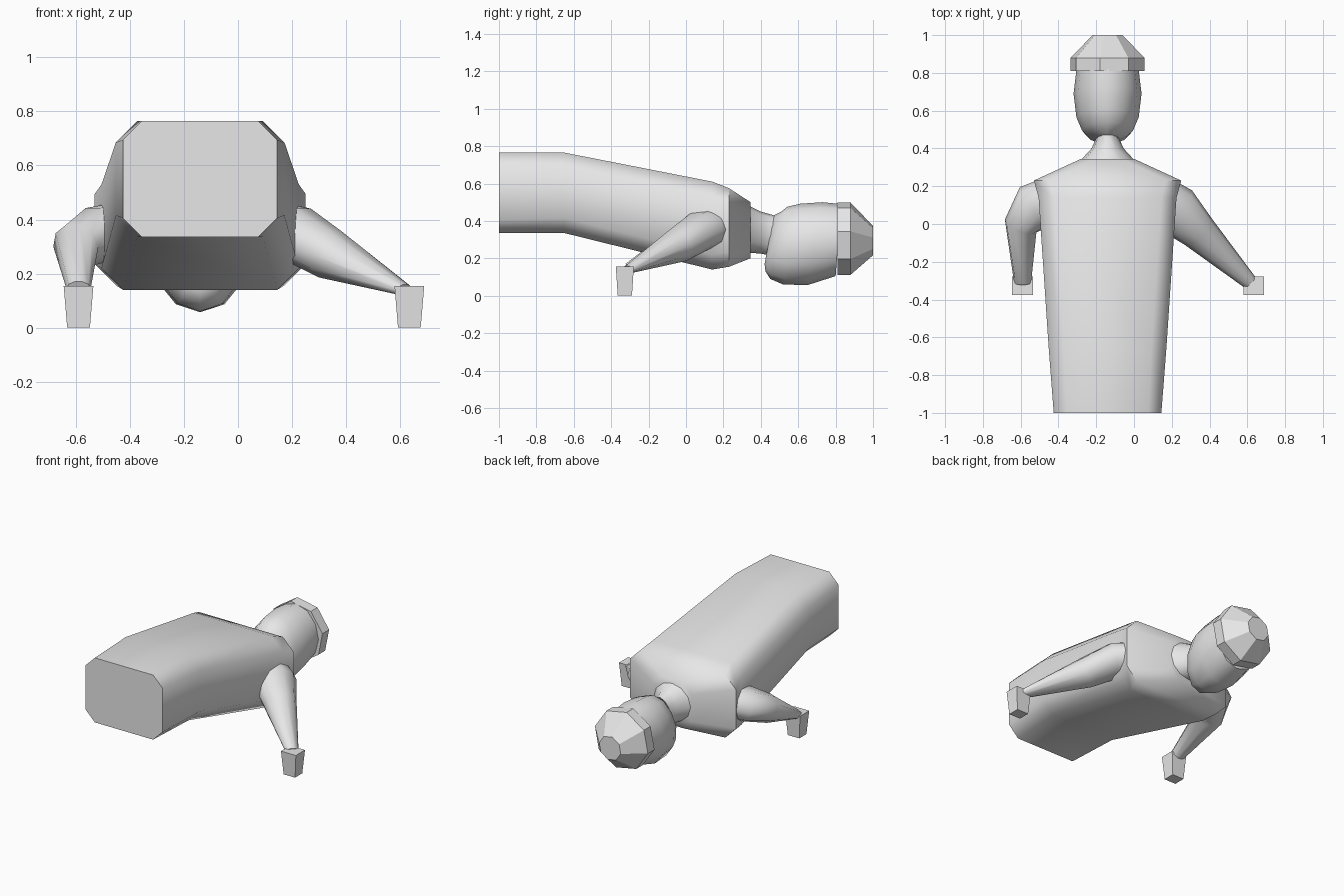
import bpy, bmesh, math
from mathutils import Vector

if "Cube" in bpy.data.objects:
    bpy.data.objects.remove(bpy.data.objects["Cube"])

CX = -0.14  # body centreline
grey = bpy.data.materials.new("plain grey")
grey.diffuse_color = (0.8, 0.8, 0.8, 1)
grey.use_nodes = True
grey.node_tree.nodes["Principled BSDF"].inputs["Base Color"].default_value = grey.diffuse_color


def loft(name, rings, smooth=50):
    """Skin a list of equal-length point rings and cap both ends."""
    bm = bmesh.new()
    vs = [[bm.verts.new(p) for p in r] for r in rings]
    n = len(vs[0])
    for a, b in zip(vs, vs[1:]):
        for i in range(n):
            j = (i + 1) % n
            bm.faces.new((a[i], a[j], b[j], b[i]))
    bm.faces.new(vs[0][::-1])
    bm.faces.new(vs[-1])
    bmesh.ops.recalc_face_normals(bm, faces=bm.faces)
    me = bpy.data.meshes.new(name)
    bm.to_mesh(me)
    bm.free()
    me.materials.append(grey)
    ob = bpy.data.objects.new(name, me)
    bpy.context.collection.objects.link(ob)
    bpy.context.view_layer.objects.active = ob
    ob.select_set(True)
    if smooth:
        bpy.ops.object.shade_smooth_by_angle(angle=math.radians(smooth))
    ob.select_set(False)
    return ob


def chamfered(y, hw, z0, z1, c):
    """Rectangle with cut corners, standing across y."""
    return [(CX + x, y, z) for x, z in (
        (-hw + c, z0), (hw - c, z0), (hw, z0 + c), (hw, z1 - c),
        (hw - c, z1), (-hw + c, z1), (-hw, z1 - c), (-hw, z0 + c))]


def oval(y_top, y_bot, hw, z0, z1, n=12, turn=0.0):
    """Oval ring across y, optionally leaning between top and bottom."""
    pts = []
    for i in range(n):
        a = 2 * math.pi * i / n + turn
        s = math.sin(a)
        pts.append((CX + hw * math.cos(a), (y_top + y_bot) / 2 + (y_top - y_bot) / 2 * s,
                    (z0 + z1) / 2 + (z1 - z0) / 2 * s))
    return pts


def limb_ring(centre, direction, r_side, r_up, n=10):
    d = Vector(direction).normalized()
    side = d.cross(Vector((0, 0, 1))).normalized()
    up = side.cross(d)
    return [Vector(centre) + side * r_side * math.cos(t) + up * r_up * math.sin(t)
            for t in (2 * math.pi * i / n for i in range(n))]


# Torso, tapering to the collar
loft("torso", [chamfered(*r) for r in (
    (-1.0, 0.285, 0.335, 0.765, 0.07), (-0.65, 0.312, 0.335, 0.765, 0.08),
    (0.14, 0.365, 0.14, 0.61, 0.08), (0.23, 0.39, 0.155, 0.575, 0.08),
    (0.345, 0.14, 0.20, 0.50, 0.06))])

# Neck and head
loft("neck", [oval(*r) for r in (
    (0.34, 0.34, 0.14, 0.23, 0.48), (0.40, 0.40, 0.085, 0.225, 0.45),
    (0.47, 0.45, 0.058, 0.215, 0.43), (0.55, 0.52, 0.058, 0.21, 0.42))])
loft("head", [oval(*r) for r in (
    (0.47, 0.42, 0.06, 0.17, 0.43), (0.51, 0.425, 0.105, 0.13, 0.45),
    (0.54, 0.45, 0.135, 0.09, 0.475), (0.61, 0.52, 0.165, 0.06, 0.492),
    (0.73, 0.65, 0.18, 0.057, 0.50), (0.83, 0.80, 0.165, 0.105, 0.49))], 60)

# Hat with a straight band and cut-off cone
loft("hat", [oval(y, y, hw, z0, z1, 8, 0.2) for y, hw, z0, z1 in (
    (0.81, 0.199, 0.108, 0.502), (0.88, 0.199, 0.108, 0.502),
    (1.0, 0.081, 0.215, 0.375))], 0)

# Arms: shoulder, elbow, wrist
arms = {
    "right_arm": (((0.13, 0.14, 0.36), (1, -0.6, -0.3), 0.12, 0.11),
                  ((0.22, 0.075, 0.345), (1, -0.85, -0.4), 0.135, 0.105),
                  ((0.34, -0.04, 0.272), (1, -1, -0.45), 0.10, 0.095),
                  ((0.615, -0.31, 0.14), (1, -1, -0.45), 0.04, 0.022)),
    "left_arm": (((-0.42, 0.14, 0.36), (-1, -0.6, -0.2), 0.12, 0.11),
                 ((-0.52, 0.09, 0.345), (-1, -0.8, -0.3), 0.135, 0.105),
                 ((-0.60, -0.01, 0.30), (-0.4, -1, -0.4), 0.09, 0.09),
                 ((-0.59, -0.31, 0.145), (0, -1, -0.5), 0.045, 0.03)),
}
for name, spec in arms.items():
    loft(name, [limb_ring(*s) for s in spec], 60)

# Blocky hands, narrower at the base
for name, x in (("right_hand", 0.634), ("left_hand", -0.59)):
    loft(name, [[(x + sx * h, -0.327 + sy * k, z) for sx, sy in
                 ((-1, -1), (1, -1), (1, 1), (-1, 1))]
                for h, k, z in ((0.042, 0.038, 0.0), (0.055, 0.048, 0.155))], 0)
